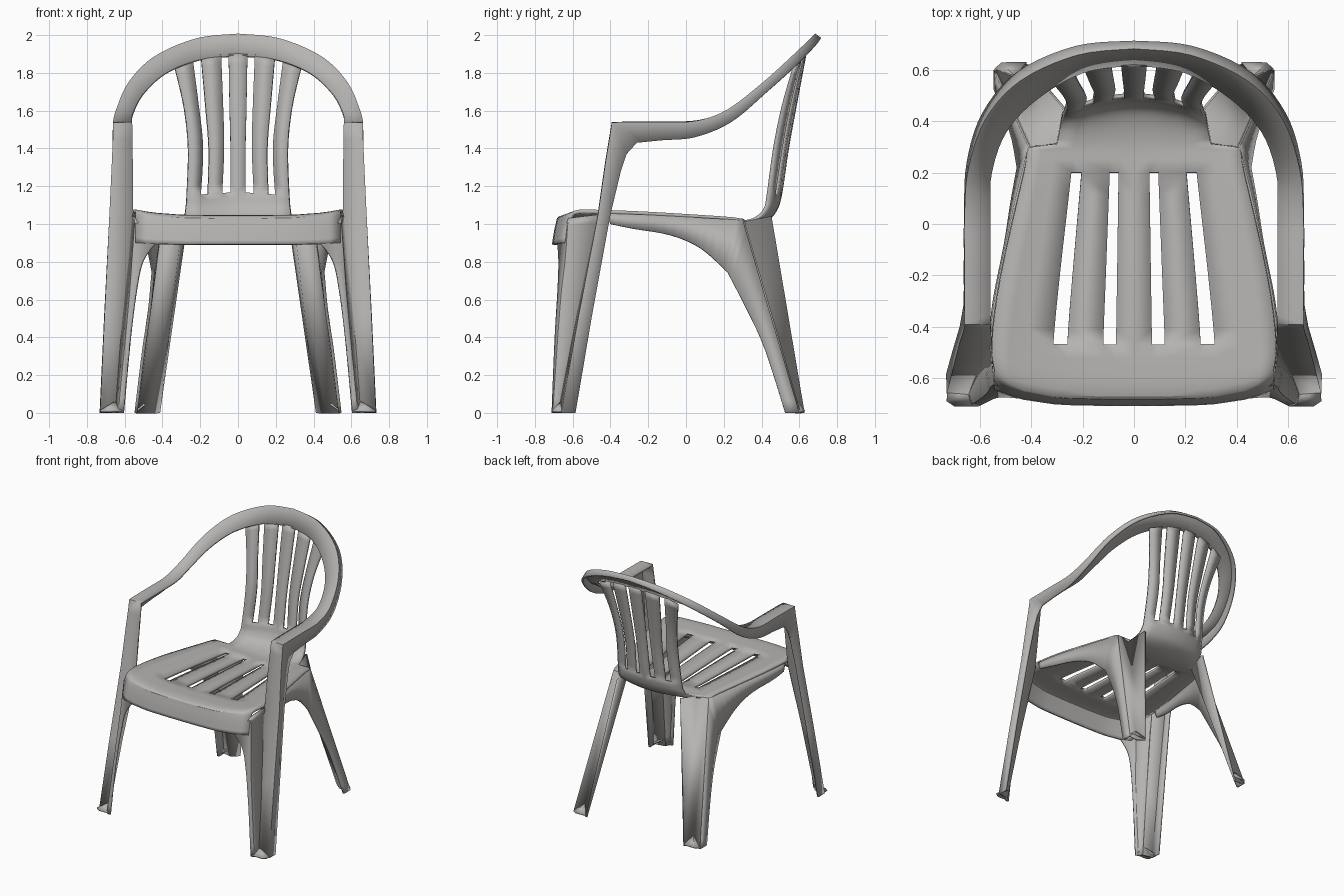
import bpy, bmesh
from mathutils import Vector

mat = bpy.data.materials.new("warm grey plastic")
mat.diffuse_color = (0.47, 0.46, 0.445, 1)


def smooth_rows(rows, steps):
    """Catmull-Rom through rows of numbers."""
    out = []
    n = len(rows)
    for i in range(n - 1):
        a, b, c, d = rows[max(i - 1, 0)], rows[i], rows[i + 1], rows[min(i + 2, n - 1)]
        for k in range(steps):
            t = k / steps
            out.append([0.5 * (2 * q + (r - p) * t + (2 * p - 5 * q + 4 * r - s) * t * t
                               + (3 * q - p - 3 * r + s) * t ** 3)
                        for p, q, r, s in zip(a, b, c, d)])
    out.append(list(rows[-1]))
    return out


def finish(name, bm, thick):
    bmesh.ops.remove_doubles(bm, verts=bm.verts, dist=0.0005)
    bmesh.ops.recalc_face_normals(bm, faces=bm.faces)
    me = bpy.data.meshes.new(name)
    bm.to_mesh(me)
    bm.free()
    ob = bpy.data.objects.new(name, me)
    bpy.context.collection.objects.link(ob)
    me.materials.append(mat)
    m = ob.modifiers.new("mirror", 'MIRROR')
    m.use_clip = True
    s = ob.modifiers.new("thickness", 'SOLIDIFY')
    s.thickness, s.offset, s.use_even_offset = thick, 0, False
    bpy.ops.object.select_all(action='DESELECT')
    ob.select_set(True)
    bpy.context.view_layer.objects.active = ob
    bpy.ops.object.shade_smooth_by_angle(angle=0.5)
    return ob


def sheet(name, rows, thick=0.02, skip=lambda r, c: False):
    """Skin a grid of points (flat xyz rows), leaving out skipped cells."""
    bm = bmesh.new()
    g = [[bm.verts.new(r[i:i + 3]) for i in range(0, len(r), 3)] for r in rows]
    for r in range(len(g) - 1):
        for c in range(len(g[0]) - 1):
            if not skip(r, c):
                bm.faces.new((g[r][c], g[r][c + 1], g[r + 1][c + 1], g[r + 1][c]))
    bmesh.ops.delete(bm, geom=[v for v in bm.verts if not v.link_faces], context='VERTS')
    return finish(name, bm, thick)


# Seat and back: y,z at centre; y,z at edge; curve power; slat edges; seat half width
S = 4
profile = [
    (-.70, .89, -.64, .90, 4, .07, .12, .26, .315, .43, .54),
    (-.68, 1.00, -.61, 1.03, 4, .07, .12, .26, .315, .43, .54),
    (-.65, 1.035, -.57, 1.065, 4, .07, .12, .26, .315, .43, .545),
    (-.47, 1.03, -.46, 1.065, 3, .07, .12, .26, .315, .42, .555),
    (-.20, 1.02, -.20, 1.055, 3, .066, .11, .24, .29, .38, .52),
    (.20, 1.0, .20, 1.03, 2, .06, .095, .205, .245, .32, .43),
    (.33, 1.0, .30, 1.02, 2, .055, .09, .195, .235, .30, .405),
    (.43, 1.03, .38, 1.035, 2, .05, .088, .175, .215, .285, .285),
    (.475, 1.08, .42, 1.08, 2, .045, .085, .165, .205, .277, .277),
    (.50, 1.165, .435, 1.145, 2, .04, .085, .16, .20, .27, .27),
    (.535, 1.40, .47, 1.40, 2, .04, .075, .155, .188, .262, .262),
    (.575, 1.62, .515, 1.62, 2, .045, .08, .172, .21, .285, .285),
    (.628, 1.90, .575, 1.83, 2, .05, .09, .195, .24, .335, .335)]
grid = []
for y0, z0, y1, z1, p, *xs in smooth_rows(profile, S):
    w = xs[-1]
    row = []
    for x in [0] + xs[:-1] + [(xs[-2] + w) / 2, w * .6 + xs[-2] * .0 + w * .4]:
        t = min(x / w, 1) ** p
        row += [x, y0 + (y1 - y0) * t, z0 + (z1 - z0) * t]
    grid.append(row)


def slot(r, c):
    seg = r // S
    return (c in (1, 3) and seg in (3, 4, 9, 10, 11)) or (c > 4 and seg >= 6)


sheet("seat_and_back", grid, skip=slot)

# Arm band: outer edge, inner edge, flange edge, from foot up to the top centre
leg = [
    (.725, -.585, 0, .725, -.655, 0, .645, -.67, 0),
    (.70, -.495, .53, .70, -.56, .53, .60, -.57, .53),
    (.672, -.40, 1.05, .675, -.46, 1.05, .555, -.46, 1.05),
    (.662, -.345, 1.28, .662, -.42, 1.33, .557, -.42, 1.33),
    (.657, -.315, 1.37, .657, -.40, 1.45, .559, -.40, 1.45)]
hoop = [
    (.656, -.26, 1.43, .656, -.388, 1.533, .56, -.388, 1.533),
    (.656, -.13, 1.443, .656, -.15, 1.535, .56, -.15, 1.535),
    (.655, .05, 1.46, .655, .05, 1.54, .56, .05, 1.54),
    (.645, .24, 1.54, .64, .22, 1.60, .555, .20, 1.585),
    (.585, .43, 1.70, .575, .41, 1.745, .50, .36, 1.69),
    (.45, .59, 1.845, .44, .56, 1.88, .38, .49, 1.80),
    (.225, .69, 1.95, .22, .66, 1.975, .20, .595, 1.87),
    (0, .71, 1.98, 0, .685, 2.0, 0, .625, 1.89)]
sheet("arm_band", leg + smooth_rows(hoop, 5), .016)

# Front leg corner: inner edge, corner, edge that meets the arm band
sheet("front_leg", smooth_rows([
    (.44, -.675, .895, .54, -.62, 1.03, .553, -.46, 1.05),
    (.505, -.67, .80, .555, -.635, .82, .572, -.51, .82),
    (.538, -.675, .65, .567, -.655, .65, .59, -.545, .65),
    (.57, -.69, .40, .59, -.675, .40, .615, -.595, .40),
    (.605, -.705, 0, .63, -.70, 0, .645, -.67, 0)], 4), .014)

# Seat side and rear leg side: upper edge or ridge, then the curved lower edge
side = smooth_rows([
    (.553, -.42, 1.055, .555, -.40, 1.0),
    (.53, -.25, 1.05, .54, -.28, .975),
    (.487, -.05, 1.04, .50, -.08, .94),
    (.45, .12, 1.03, .475, .08, .87),
    (.405, .30, 1.02, .45, .22, .745)], 4)
shin = smooth_rows([
    (.405, .30, 1.02, .45, .22, .745),
    (.45, .40, .68, .47, .33, .53),
    (.495, .50, .34, .50, .42, .33),
    (.54, .60, 0, .54, .525, 0)], 4)
sheet("rear_leg_side", side + shin[1:], .016)

# Rear leg back: ridge, valley, tip
sheet("rear_leg_back", [
    (.405, .30, 1.02, .30, .30, 1.01, .27, .45, 1.04),
    (.54, .60, 0, .47, .585, 0, .42, .625, 0)], .016)


# Feet: small sloped toe caps
def toe(name, apex, rim):
    bm = bmesh.new()
    a = bm.verts.new(apex)
    vs = [bm.verts.new((x, y, .008)) for x, y in rim]
    for p, q in zip(vs, vs[1:]):
        bm.faces.new((a, p, q))
    finish(name, bm, .012)


toe("front_toe", (.645, -.655, .06),
    [(.725, -.62), (.728, -.69), (.70, -.708), (.61, -.708)])
toe("rear_toe", (.465, .575, .07),
    [(.54, .56), (.54, .605), (.515, .627), (.42, .627)])
